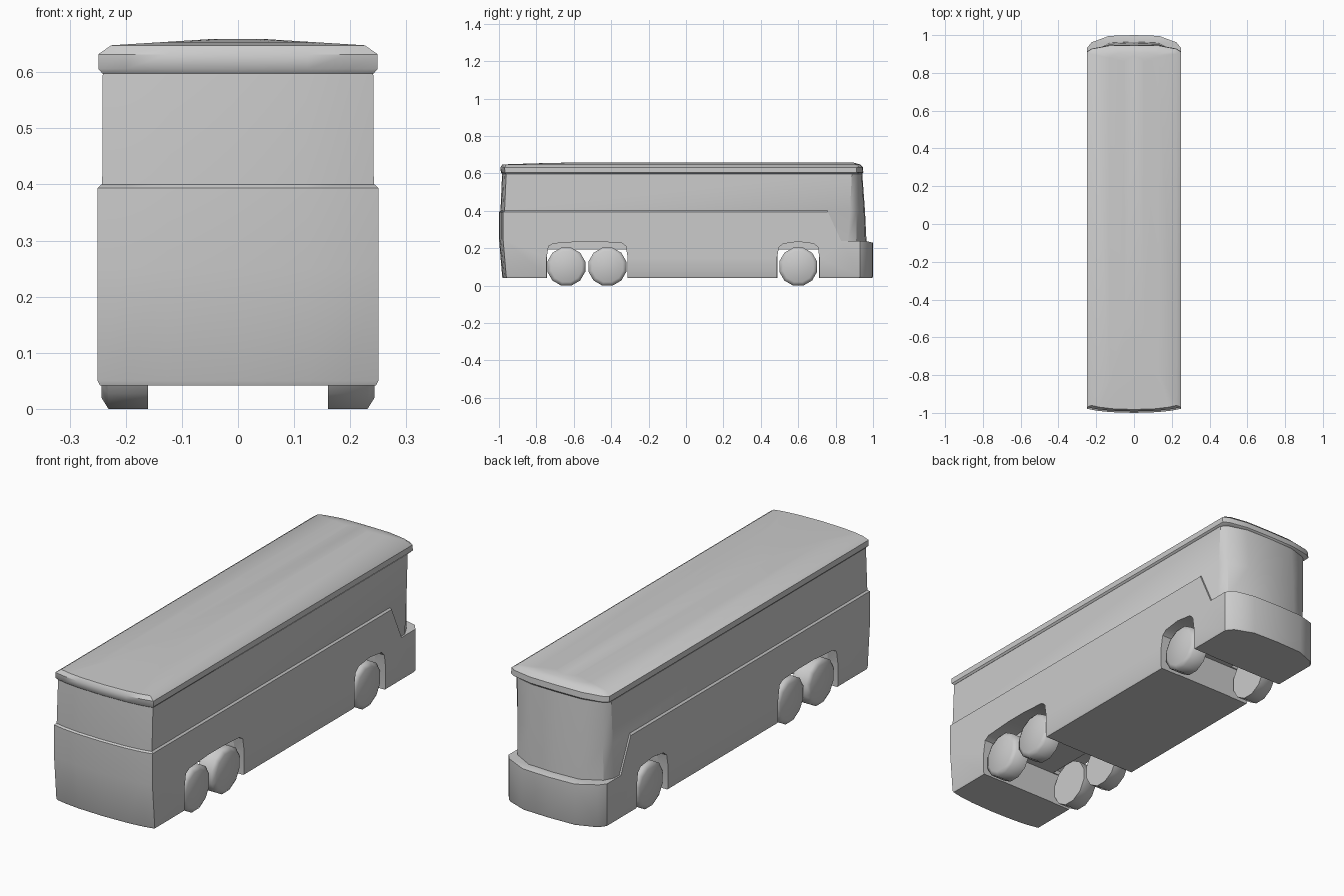
import bpy, bmesh, math

if "Cube" in bpy.data.objects:
    bpy.data.objects.remove(bpy.data.objects["Cube"])

grey = bpy.data.materials.new("light_grey")
grey.diffuse_color = (0.6, 0.6, 0.6, 1)
grey.use_nodes = True
grey.node_tree.nodes["Principled BSDF"].inputs["Base Color"].default_value = grey.diffuse_color


def make(name, bm, angle=32):
    bmesh.ops.recalc_face_normals(bm, faces=bm.faces)
    me = bpy.data.meshes.new(name)
    bm.to_mesh(me)
    bm.free()
    me.materials.append(grey)
    ob = bpy.data.objects.new(name, me)
    bpy.context.collection.objects.link(ob)
    smooth(ob, angle)
    return ob


def smooth(ob, angle):
    bpy.ops.object.select_all(action='DESELECT')
    ob.select_set(True)
    bpy.context.view_layer.objects.active = ob
    bpy.ops.object.shade_smooth_by_angle(angle=math.radians(angle))


def plan(w, rear, front, c):
    """Bus outline seen from above: bowed rear, rounded front corners."""
    half = [(0, rear), (.5 * w, rear + .004), (.8 * w, rear + .012), (w, rear + .022),
            (w, front - c), (.9 * w, front - .55 * c), (.53 * w, front - .06 * c), (0, front)]
    return half + [(-x, y) for x, y in reversed(half[1:-1])]


def loft(name, levels, angle=32):
    """Stack plan outlines: each level is (z, half width, rear, front, corner)."""
    bm = bmesh.new()
    rings = [[bm.verts.new((x, y, z)) for x, y in plan(*p)] for z, *p in levels]
    n = len(rings[0])
    for a, b in zip(rings, rings[1:]):
        for i in range(n):
            j = (i + 1) % n
            bm.faces.new((a[i], a[j], b[j], b[i]))
    bm.faces.new(rings[0])
    bm.faces.new(rings[-1])
    return make(name, bm, angle)


def cut(ob, profile, x0, x1):
    """Cut a side profile (y, z) out of ob between x0 and x1."""
    bm = bmesh.new()
    a = [bm.verts.new((x0, y, z)) for y, z in profile]
    b = [bm.verts.new((x1, y, z)) for y, z in profile]
    for i in range(len(a)):
        j = (i + 1) % len(a)
        bm.faces.new((a[i], a[j], b[j], b[i]))
    bm.faces.new(a)
    bm.faces.new(b)
    cutter = make("cutter", bm)
    cutter.hide_render = True
    mod = ob.modifiers.new("cut", 'BOOLEAN')
    mod.operation, mod.solver, mod.object = 'DIFFERENCE', 'EXACT', cutter
    bpy.context.view_layer.objects.active = ob
    bpy.ops.object.modifier_apply(modifier=mod.name)
    bpy.data.objects.remove(cutter)


# Lower body with front bumper
lower = loft("lower_body", [(.042, .246, -.98, .997, .07), (.05, .25, -.983, 1, .07),
                            (.25, .25, -1, 1, .07), (.394, .25, -1, 1, .07),
                            (.401, .242, -.99, .99, .07)])

# Notch below the windscreen and front side window
cut(lower, [(.755, .45), (.755, .401), (.83, .238), (.965, .238), (1.1, .205), (1.1, .45)], -.4, .4)

# Wheel arches on both sides, with a lower channel running right across
rear_arch = [(-.745, -.1), (-.745, .15), (-.735, .21), (-.71, .225), (-.57, .235),
             (-.47, .235), (-.345, .228), (-.322, .212), (-.312, .15), (-.312, -.1)]
front_arch = [(.487, -.1), (.487, .15), (.497, .205), (.52, .224), (.6, .235),
              (.685, .224), (.705, .205), (.713, .15), (.713, -.1)]
for arch in (rear_arch, front_arch):
    for s in (-1, 1):
        cut(lower, arch, s * .15, s * .4)
    y0, y1 = arch[0][0] + .002, arch[-1][0] - .002
    cut(lower, [(y0, -.1), (y0, .193), (y1, .193), (y1, -.1)], -.2, .2)
smooth(lower, 32)

# Window band and windscreen
loft("window_band", [(.236, .242, -.985, .965, .1), (.4, .242, -.992, .957, .08),
                     (.603, .241, -.983, .942, .055)])

# Roof with rounded rim and shallow crown
loft("roof", [(.598, .242, -.984, .942, .045), (.606, .249, -.99, .948, .035),
              (.632, .249, -.992, .946, .035), (.648, .226, -.982, .93, .03),
              (.654, .13, -.8, .91, .03), (.659, .05, -.58, .89, .03)], 40)

# Wheels: twelve sides with a chamfered outer rim
for label, y in (("rear", -.64), ("middle", -.42), ("front", .6)):
    for side, s in (("left", -1), ("right", 1)):
        bm = bmesh.new()
        rings = []
        for x, r in ((.16, .105), (.231, .105), (.243, .085)):
            rings.append([bm.verts.new((s * x, y + r * math.sin(math.tau * (k + .5) / 12),
                                        .1015 + r * math.cos(math.tau * (k + .5) / 12)))
                          for k in range(12)])
        for a, b in zip(rings, rings[1:]):
            for i in range(12):
                j = (i + 1) % 12
                bm.faces.new((a[i], a[j], b[j], b[i]))
        bm.faces.new(rings[0])
        bm.faces.new(rings[-1])
        make(f"{label}_{side}_wheel", bm, 65)
